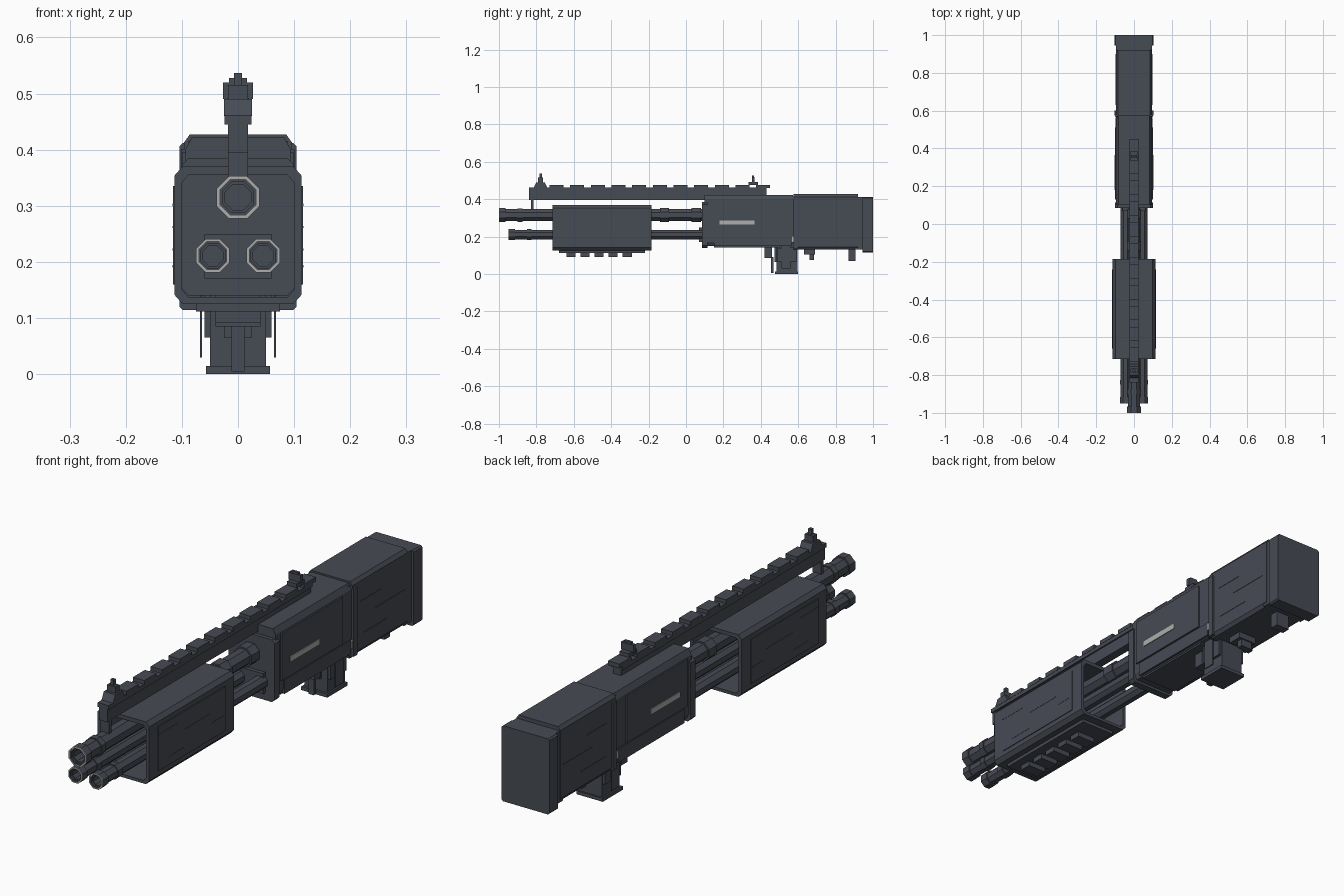
import bpy, bmesh, math

cube = bpy.data.objects.get("Cube")
if cube:
    bpy.data.objects.remove(cube, do_unlink=True)


def material(name, rgb):
    m = bpy.data.materials.new(name)
    m.use_nodes = True
    m.diffuse_color = (*rgb, 1)
    m.node_tree.nodes["Principled BSDF"].inputs["Base Color"].default_value = (*rgb, 1)
    return m


GUNMETAL = material("dark gunmetal", (0.062, 0.07, 0.088))
SILVER = material("worn silver", (0.42, 0.42, 0.41))


def finish(bm, name, mat):
    bmesh.ops.recalc_face_normals(bm, faces=bm.faces)
    mesh = bpy.data.meshes.new(name)
    bm.to_mesh(mesh)
    bm.free()
    mesh.materials.append(mat)
    ob = bpy.data.objects.new(name, mesh)
    bpy.context.collection.objects.link(ob)
    return ob


def box(name, x, y, z, mat=GUNMETAL, bevel=0):
    """Box from (min, max) pairs; a single number for x means symmetric."""
    x = x if isinstance(x, tuple) else (-x, x)
    bm = bmesh.new()
    bmesh.ops.create_cube(bm, size=1)
    for v in bm.verts:
        v.co = [r[0] if c < 0 else r[1] for c, r in zip(v.co, (x, y, z))]
    if bevel:
        bmesh.ops.bevel(bm, geom=bm.edges[:], offset=bevel, segments=1, affect='EDGES')
    return finish(bm, name, mat)


def pair(name, x, y, z, mat=GUNMETAL):
    """The same box on the left and the right."""
    box("left_" + name, x, y, z, mat)
    box("right_" + name, (-x[1], -x[0]), y, z, mat)


def prism(name, outline, y, mat=GUNMETAL, inner=None):
    """Extrude an x-z outline along y, hollow when an inner outline is given."""
    bm = bmesh.new()
    rings = [[bm.verts.new((px, yy, pz)) for px, pz in loop]
             for loop in ([outline, inner] if inner else [outline]) for yy in y]
    n = len(outline)

    def bridge(a, b):
        for i in range(n):
            j = (i + 1) % n
            bm.faces.new((a[i], a[j], b[j], b[i]))
    bridge(rings[0], rings[1])
    if inner:
        bridge(rings[2], rings[3])
        bridge(rings[0], rings[2])
        bridge(rings[1], rings[3])
    else:
        bm.faces.new(rings[0])
        bm.faces.new(rings[1])
    return finish(bm, name, mat)


def side_prism(name, profile, half):
    """Extrude a y-z profile symmetrically across x."""
    bm = bmesh.new()
    face = bm.faces.new([bm.verts.new((-half, py, pz)) for py, pz in profile])
    out = bmesh.ops.extrude_face_region(bm, geom=[face])
    for v in out["geom"]:
        if isinstance(v, bmesh.types.BMVert):
            v.co.x = half
    return finish(bm, name, GUNMETAL)


def octagon(cx, cz, r):
    r /= math.cos(math.pi / 8)
    return [(cx + r * math.cos((k + .5) * math.pi / 4),
             cz + r * math.sin((k + .5) * math.pi / 4)) for k in range(8)]


def chamfered(w, z0, z1, cx, cz):
    return [(-w, z0 + cz), (-w + cx, z0), (w - cx, z0), (w, z0 + cz),
            (w, z1 - cz), (w - cx, z1), (-w + cx, z1), (-w, z1 - cz)]


def barrel(name, cx, cz, r, start):
    # Hollow tube with a muzzle collar, bright lip and dark plug
    prism(name, octagon(cx, cz, r * .84), (start + .01, .12), inner=octagon(cx, cz, r * .6))
    prism(name + "_muzzle", octagon(cx, cz, r), (start + .002, start + .035),
          inner=octagon(cx, cz, r * .72))
    prism(name + "_lip", octagon(cx, cz, r), (start, start + .002), SILVER,
          octagon(cx, cz, r * .86))
    prism(name + "_plug", octagon(cx, cz, r * .62), (start + .06, start + .07))
    prism(name + "_collar", octagon(cx, cz, r * .95), (start + .1, start + .125),
          inner=octagon(cx, cz, r * .7))


# Three barrels
barrel("upper_barrel", 0, .315, .038, -1)
barrel("left_barrel", .045, .211, .030, -.95)
barrel("right_barrel", -.045, .211, .030, -.95)
for y in (-.14, .03):
    prism("upper_barrel_band", octagon(0, .315, .038), (y, y + .05))

# Pump shell, open at both ends
prism("pump_shell", chamfered(.113, .125, .37, .014, .016), (-.715, -.185),
      inner=chamfered(.1, .137, .355, .012, .014))
pair("pump_side_plate", (.112, .116), (-.66, -.24), (.16, .335))
box("pump_bottom_plate", .075, (-.68, -.22), (.112, .128))
for i in range(5):
    y = -.64 + i * .075
    box("pump_grip_rib", .04, (y, y + .05), (.092, .115))
for y, z, length in ((-.66, .3, .12), (-.5, .26, .16), (-.32, .22, .07), (-.6, .19, .1)):
    pair("pump_groove", (.115, .117), (y, y + length), (z, z + .004))

# Receiver
prism("receiver", chamfered(.094, .15, .422, .012, .022), (.1, .572))
prism("receiver_front_plate", chamfered(.1, .14, .385, .012, .012), (.085, .115))
pair("receiver_side_panel", (.09, .1), (.13, .51), (.21, .395))
pair("receiver_lower_panel", (.09, .098), (.15, .565), (.15, .205))
pair("silver_nameplate", (.1, .103), (.18, .365), (.265, .287), SILVER)
pair("silver_catch", (.088, .1), (.566, .575), (.17, .2), SILVER)
box("receiver_floor", .08, (.15, .5), (.143, .155))
box("receiver_chamber_bar", .06, (.07, .1), (.17, .25))

# Stock and butt
box("stock_neck", .088, (.56, .63), (.14, .415))
prism("stock", chamfered(.096, .13, .427, .01, .014), (.575, .92))
box("stock_front_band", .102, (.575, .6), (.135, .4))
box("stock_rear", .094, (.9, .96), (.13, .412))
prism("butt_plate", chamfered(.104, .114, .412, .006, .006), (.945, 1))
box("stock_tab", .03, (.87, .905), (.07, .135))
box("stock_small_tab", .025, (.66, .685), (.075, .135))
box("stock_tab_base", .04, (.63, .69), (.105, .135))
for y, z, length in ((.63, .33, .12), (.72, .27, .18), (.64, .2, .15)):
    pair("stock_groove", (.095, .0975), (y, y + length), (z, z + .004))

# Grip and trigger
box("grip", .05, (.485, .595), (.01, .15))
box("grip_base", .057, (.475, .6), (0, .014))
box("grip_front_strip", .025, (.472, .49), (.065, .145))
box("trigger_block", .04, (.42, .46), (.085, .15))
box("trigger", .012, (.455, .468), (.005, .09))
pair("grip_blade", (.064, .068), (.51, .56), (.03, .15))
pair("grip_shoulder", (.045, .06), (.49, .59), (.065, .14))

# Top rail
box("rail_beam", .018, (-.84, .43), (.395, .447))
box("rail_top", .024, (-.84, .43), (.445, .462))
for i in range(11):
    y = -.7 + i * .1105 - .03
    box("rail_tooth", .025, (y, y + .075), (.46, .477))
box("rail_front_support", .018, (-.83, -.815), (.345, .4))

# Sights
side_prism("front_sight_base", [(-.815, .46), (-.74, .46), (-.755, .49), (-.8, .49)], .025)
box("front_sight_block", .018, (-.79, -.765), (.49, .515))
box("front_sight_post", .007, (-.784, -.771), (.51, .537))
box("rear_sight_base", .02, (.335, .385), (.475, .492))
box("rear_sight_leaf", .027, (.352, .366), (.49, .52))
box("rear_sight_notch", .016, (.354, .364), (.52, .528))
